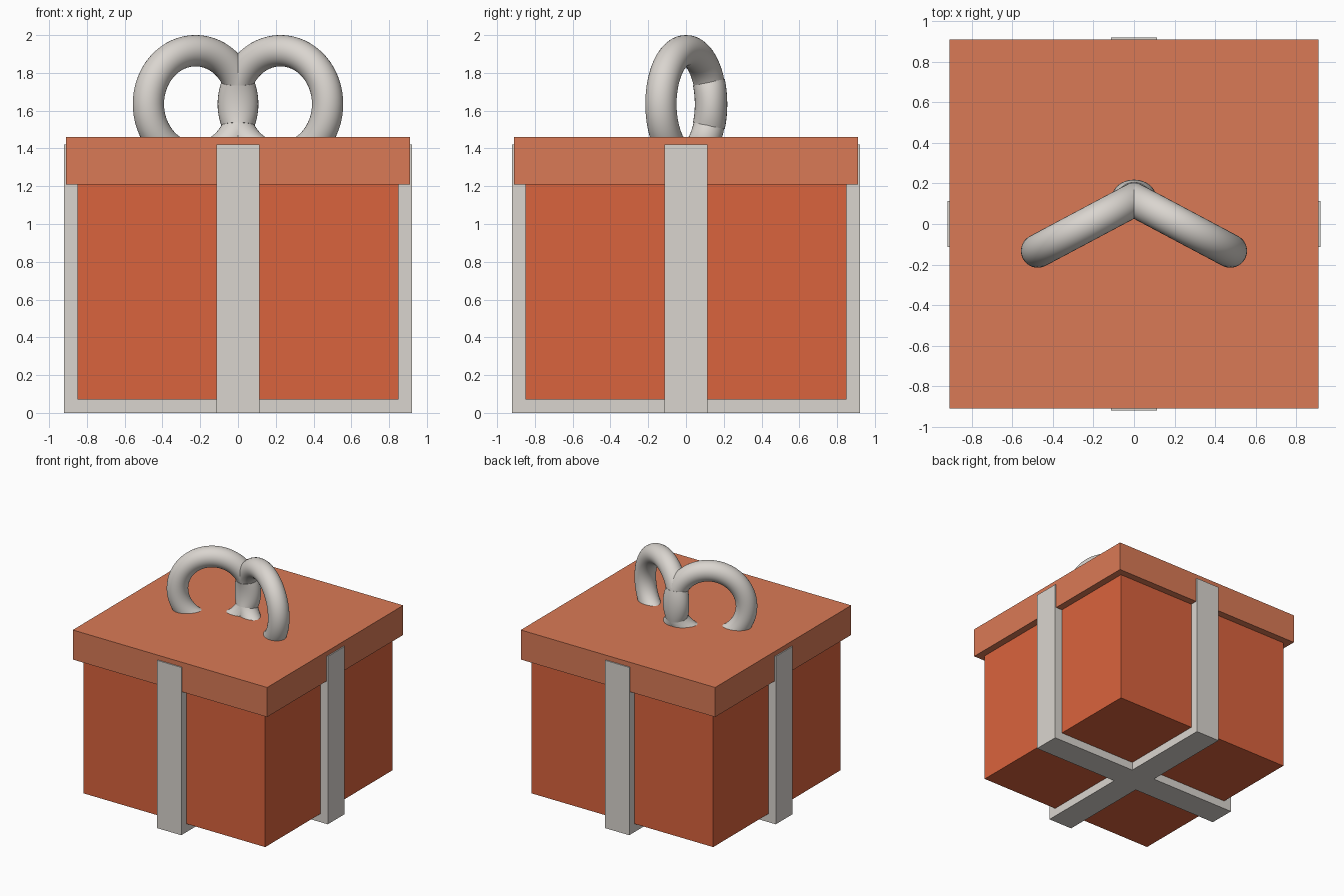
import bpy, bmesh, math
from mathutils import Vector, Matrix

if "Cube" in bpy.data.objects:
    bpy.data.objects.remove(bpy.data.objects["Cube"])


def material(name, rgb):
    mat = bpy.data.materials.new(name)
    mat.use_nodes = True
    mat.diffuse_color = (*rgb, 1)
    mat.node_tree.nodes["Principled BSDF"].inputs["Base Color"].default_value = (*rgb, 1)
    return mat


BOX = material("deep orange", (0.7, 0.125, 0.047))
LID = material("light orange", (0.7, 0.195, 0.093))
RIBBON = material("ribbon grey", (0.7, 0.665, 0.625))


def finish(bm, name, mat, smooth=False):
    bmesh.ops.recalc_face_normals(bm, faces=bm.faces)
    mesh = bpy.data.meshes.new(name)
    bm.to_mesh(mesh)
    bm.free()
    mesh.materials.append(mat)
    obj = bpy.data.objects.new(name, mesh)
    bpy.context.collection.objects.link(obj)
    if smooth:
        bpy.ops.object.select_all(action='DESELECT')
        obj.select_set(True)
        bpy.context.view_layer.objects.active = obj
        bpy.ops.object.shade_smooth_by_angle(angle=math.radians(35))
    return obj


def block(name, half, z0, z1, mat):
    bm = bmesh.new()
    place = Matrix.Translation((0, 0, (z0 + z1) / 2)) @ Matrix.Diagonal((2 * half, 2 * half, z1 - z0, 1))
    bmesh.ops.create_cube(bm, size=1, matrix=place)
    return finish(bm, name, mat)


def loft(bm, rings, closed):
    """Skin rings of points; cap the ends when the loft is open."""
    loops = [[bm.verts.new(p) for p in ring] for ring in rings]
    pairs = list(zip(loops, loops[1:])) + ([(loops[-1], loops[0])] if closed else [])
    for a, b in pairs:
        n = len(a)
        for i in range(n):
            j = (i + 1) % n
            bm.faces.new((a[i], a[j], b[j], b[i]))
    if not closed:
        bm.faces.new(loops[0])
        bm.faces.new(loops[-1])


# Box and lid
block("box_body", 0.85, 0.07, 1.21, BOX)
block("box_lid", 0.91, 1.21, 1.46, LID)

# Ribbon bands: U profiles running under the box and up both sides
OUT, IN, TOP, HALF = 0.92, 0.85, 1.42, 0.113
profile = [(-OUT, 0), (OUT, 0), (OUT, TOP), (IN, TOP), (IN, 0.07),
           (-IN, 0.07), (-IN, TOP), (-OUT, TOP)]
for name, turn in (("ribbon_side_to_side", 0), ("ribbon_front_to_back", math.pi / 2)):
    bm = bmesh.new()
    loft(bm, [[(x, y, z) for x, z in profile] for y in (-HALF, HALF)], False)
    bmesh.ops.rotate(bm, verts=bm.verts, matrix=Matrix.Rotation(turn, 3, 'Z'))
    finish(bm, name, RIBBON)

# Bow loops: upright rings swept forward and trimmed where they meet
MAJOR, TUBE, MID = 0.2825, 0.083, 1.635
SWEEP = math.radians(28)
for name, side in (("left_bow_loop", 1), ("right_bow_loop", -1)):
    along = Vector((side * math.cos(SWEEP), -math.sin(SWEEP), 0))
    across = Vector((side * math.sin(SWEEP), math.cos(SWEEP), 0))
    centre = Vector((side * 0.225, 0, MID))
    rings = []
    for i in range(64):
        a = math.tau * i / 64
        out = along * math.cos(a) + Vector((0, 0, math.sin(a)))
        rings.append([centre + out * (MAJOR + TUBE * math.cos(t)) + across * TUBE * math.sin(t)
                      for t in (math.tau * k / 32 for k in range(32))])
    bm = bmesh.new()
    loft(bm, rings, True)
    bmesh.ops.bisect_plane(bm, geom=bm.verts[:] + bm.edges[:] + bm.faces[:],
                           plane_co=(0, 0, 0), plane_no=(-side, 0, 0), clear_outer=True)
    finish(bm, name, RIBBON, True)

# Bow knot: short bent oval sleeve at the back, fullest in the middle
DEPTH = MAJOR * math.sin(SWEEP)
rings = []
for i in range(13):
    s = i / 6 - 1
    a = s * math.radians(24)
    centre = Vector((0, DEPTH * math.cos(a), MID + MAJOR * math.sin(a)))
    out = Vector((0, MAJOR * math.cos(a), DEPTH * math.sin(a))).normalized()
    width = 0.108 - 0.02 * s * s
    rings.append([centre + out * 0.086 * math.sin(t) + Vector((width * math.cos(t), 0, 0))
                  for t in (math.tau * k / 32 for k in range(32))])
bm = bmesh.new()
loft(bm, rings, False)
finish(bm, "bow_knot", RIBBON, True)
